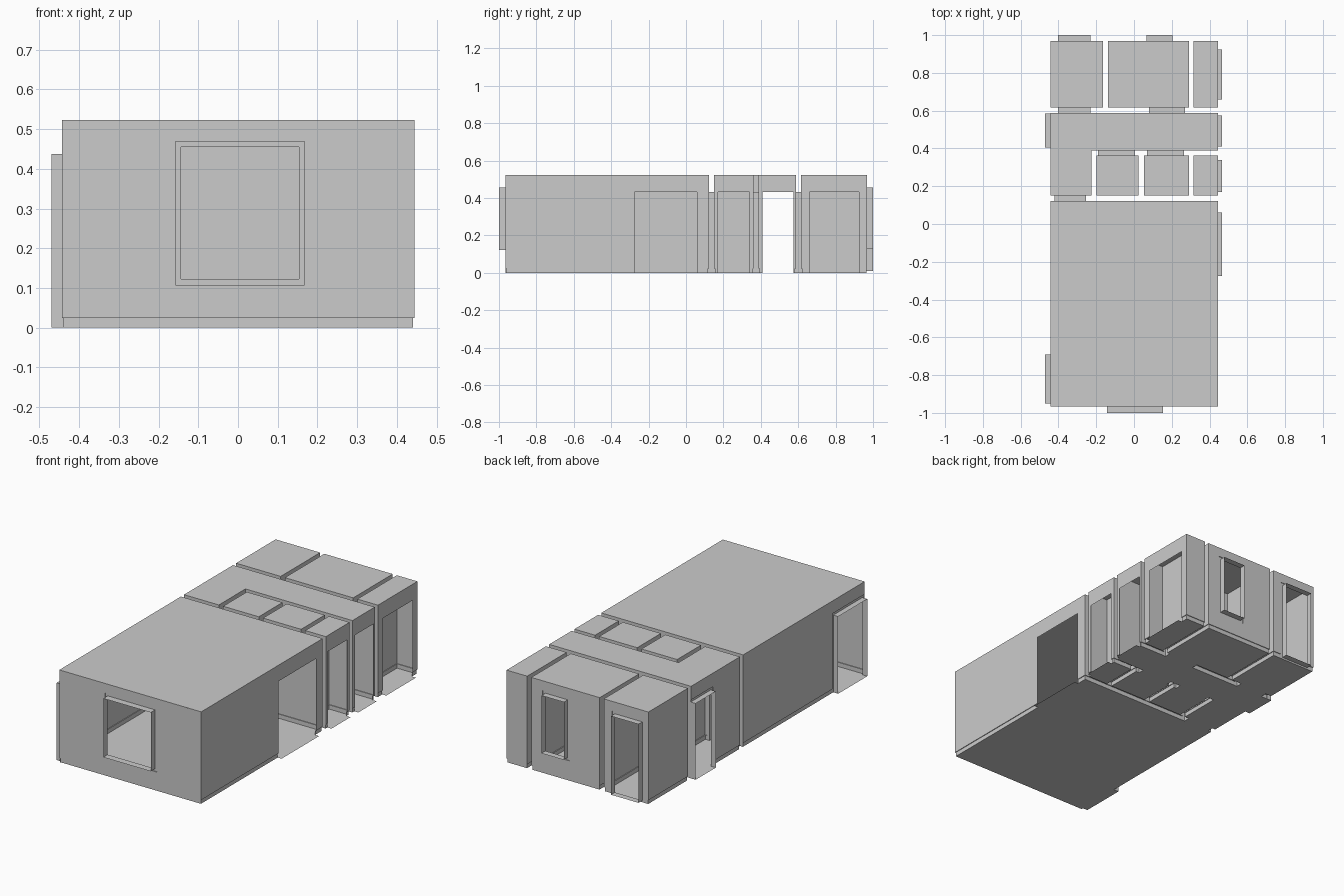
import bpy, bmesh
from mathutils import Vector

if "Cube" in bpy.data.objects:
    bpy.data.objects.remove(bpy.data.objects["Cube"])

H = 0.523      # ceiling height
SK = 0.024     # skirting height
OFF = 0.004    # how far skirting and trims step into the room
TW = 0.014     # trim width
DOOR = 0.432

# Room footprints, counter-clockwise


def rect(x0, x1, y0, y1):
    return [(x0, y0), (x1, y0), (x1, y1), (x0, y1)]


L, R = -0.443, 0.445
ROOMS = {
    "living_room": rect(L, R, -0.965, 0.122),
    "hallway": [(L, 0.15), (-0.225, 0.15), (-0.225, 0.388), (R, 0.388), (R, 0.588), (L, 0.588)],
    "bathroom": rect(-0.198, 0.025, 0.15, 0.362),
    "kitchen": rect(0.052, 0.29, 0.15, 0.362),
    "front_balcony": rect(0.316, R, 0.15, 0.362),
    "back_bedroom": rect(L, -0.164, 0.616, 0.969),
    "main_bedroom": rect(-0.138, 0.29, 0.616, 0.969),
    "back_balcony": rect(0.316, R, 0.616, 0.969),
}

# Openings: axis, wall position, start, end, bottom, top, reveal depth, framed
OPENINGS = [
    (1, -0.965, -0.143, 0.154, 0.122, 0.455, 0.035, True),   # front window
    (0, L, -0.95, -0.69, 0, 0.437, 0.027, True),             # side entrance
    (0, L, 0.405, 0.585, 0, DOOR, 0.027, True),              # hall entrance
    (1, 0.969, -0.402, -0.23, 0.01, 0.455, 0.031, True),     # tall back window
    (1, 0.969, 0.065, 0.205, 0.128, 0.455, 0.031, True),     # back window
]
# Right-hand openings with only a threshold strip
for a, b in [(-0.275, 0.06), (0.17, 0.34), (0.41, 0.575), (0.66, 0.925)]:
    OPENINGS.append((0, R, a, b, 0, DOOR, 0.021, False))
# Inner doorways, cut in the walls on both sides of the gap
for p, q, a, b in [(0.122, 0.15, -0.42, -0.255), (0.362, 0.388, -0.19, 0.005),
                   (0.362, 0.388, 0.07, 0.265), (0.588, 0.616, -0.402, -0.23),
                   (0.588, 0.616, 0.08, 0.27)]:
    OPENINGS.append((1, p, a, b, 0, DOOR, q - p, True))
    OPENINGS.append((1, q, a, b, 0, DOOR, 0, True))


def turn(a, b, c):
    """+1 at an outward corner, -1 at an inward corner."""
    return 1 if (b - a).cross(c - b) > 0 else -1


def build_wall(bm, a, b, s0, s1):
    length = (b - a).length
    t = (b - a) / length
    n = Vector((t.y, -t.x))

    def point(u, z, off):
        shift = off * s0 if u < 1e-6 else (-off * s1 if u > length - 1e-6 else 0)
        p = a + t * (u + shift) - n * off
        return bm.verts.new((p.x, p.y, z))

    def quad(*pts):
        bm.faces.new([point(*p) for p in pts])

    # Gather the openings that lie in this wall
    holes = []
    for axis, pos, o0, o1, z0, z1, depth, framed in OPENINGS:
        if abs(n[axis]) < 0.5 or abs(a[axis] - pos) > 1e-4:
            continue
        k = 1 - axis
        u0, u1 = sorted(((o0 - a[k]) * t[k], (o1 - a[k]) * t[k]))
        if u0 > -1e-4 and u1 < length + 1e-4:
            holes.append((u0, u1, z0, z1, depth, framed))

    us, zs = {0, length}, {0, SK, H}
    for u0, u1, z0, z1, d, f in holes:
        w = TW if f else 0
        us |= {max(0, u0 - w), u0, u1, min(length, u1 + w)}
        zs |= {max(0, z0 - w), z0, z1, z1 + w}
    us, zs = sorted(us), sorted(zs)

    def depth_at(u, z):
        off = OFF if z < SK else 0
        for u0, u1, z0, z1, d, f in holes:
            if u0 < u < u1 and z0 < z < z1:
                return None
            if f and u0 - TW < u < u1 + TW and z0 - TW < z < z1 + TW:
                off = OFF
        return off

    # Wall cells plus the small steps around skirting and trims
    grid = [[depth_at((us[i] + us[i + 1]) / 2, (zs[j] + zs[j + 1]) / 2)
             for j in range(len(zs) - 1)] for i in range(len(us) - 1)]
    for i, col in enumerate(grid):
        for j, c in enumerate(col):
            if c is None:
                continue
            u, v, z, w = us[i], us[i + 1], zs[j], zs[j + 1]
            quad((u, z, c), (v, z, c), (v, w, c), (u, w, c))
            if i + 1 < len(grid):
                d = grid[i + 1][j]
                if d is not None and d != c:
                    quad((v, z, c), (v, z, d), (v, w, d), (v, w, c))
            if j + 1 < len(col):
                d = col[j + 1]
                if d is not None and d != c:
                    quad((u, w, c), (v, w, c), (v, w, d), (u, w, d))

    # Reveals around framed openings, thresholds for the plain ones
    for u0, u1, z0, z1, d, framed in holes:
        ring = [(u0, z0), (u1, z0), (u1, z1), (u0, z1)]
        for k in range(4 if framed else 1):
            p, q = ring[k], ring[(k + 1) % 4]
            quad((*p, OFF), (*p, -d), (*q, -d), (*q, OFF))


def build_room(name, pts):
    bm = bmesh.new()
    pts = [Vector(p) for p in pts]
    m = len(pts)
    sign = [turn(pts[i - 1], pts[i], pts[(i + 1) % m]) for i in range(m)]
    floor = []
    for i, p in enumerate(pts):
        q = pts[(i + 1) % m]
        build_wall(bm, p, q, sign[i], sign[(i + 1) % m])
        t0, t1 = (p - pts[i - 1]).normalized(), (q - p).normalized()
        inset = Vector((-t0.y - t1.y, t0.x + t1.x)) * OFF
        floor.append(p + inset)
    # Floor and ceiling
    bm.faces.new([bm.verts.new((p.x, p.y, 0)) for p in reversed(floor)])
    bm.faces.new([bm.verts.new((p.x, p.y, H)) for p in pts])
    bmesh.ops.remove_doubles(bm, verts=bm.verts, dist=1e-5)
    mesh = bpy.data.meshes.new(name)
    bm.to_mesh(mesh)
    bm.free()
    bpy.context.collection.objects.link(bpy.data.objects.new(name, mesh))


for room, outline in ROOMS.items():
    build_room(room, outline)
